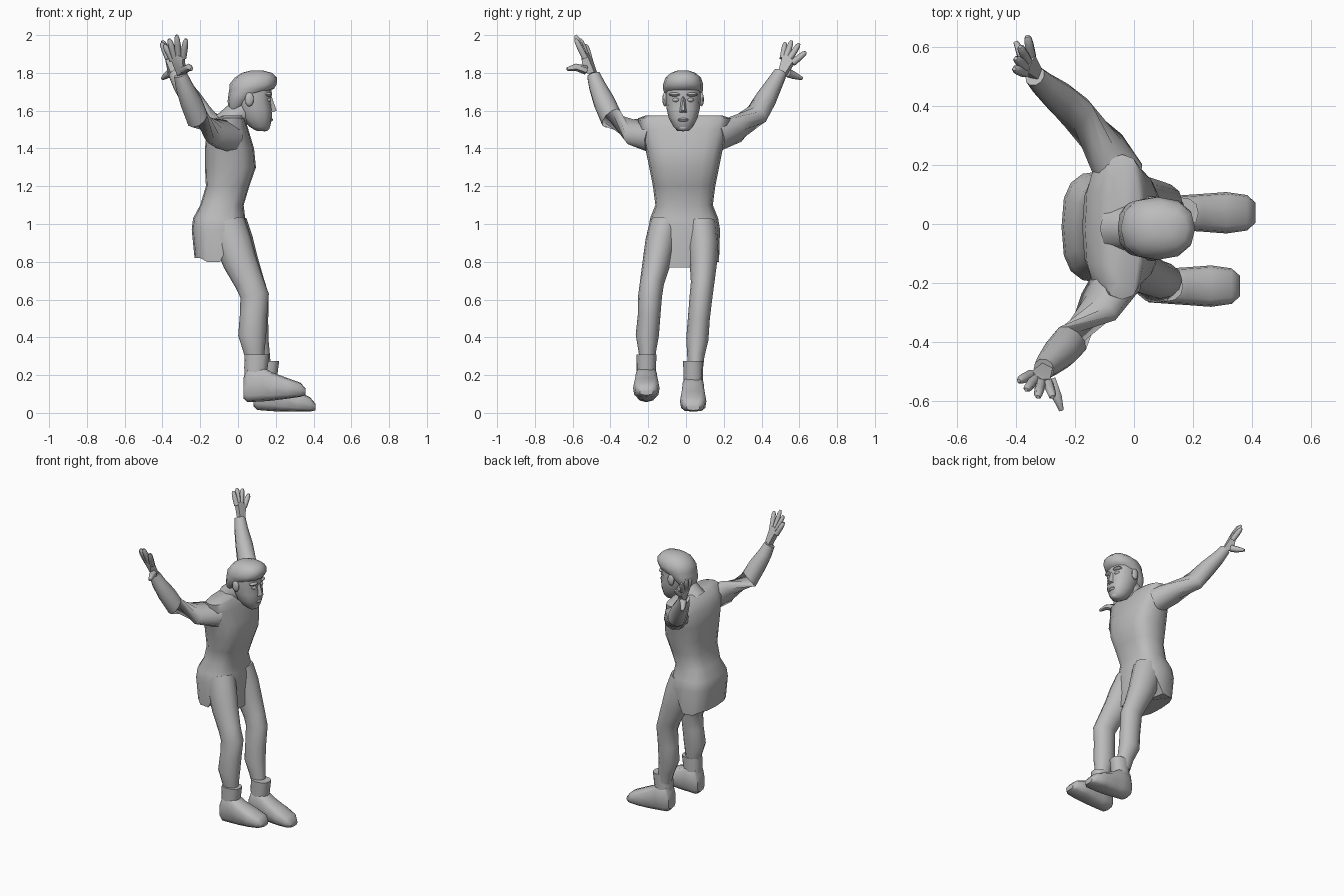
import bpy, bmesh, math
from mathutils import Vector as V

cube = bpy.data.objects.get("Cube")
if cube:
    bpy.data.objects.remove(cube)

grey = bpy.data.materials.new("plain grey")
grey.use_nodes = True
grey.diffuse_color = (0.5, 0.5, 0.5, 1)
grey.node_tree.nodes["Principled BSDF"].inputs["Base Color"].default_value = (0.5, 0.5, 0.5, 1)


def finish(name, bm, angle=50):
    bmesh.ops.recalc_face_normals(bm, faces=bm.faces)
    mesh = bpy.data.meshes.new(name)
    bm.to_mesh(mesh)
    bm.free()
    mesh.materials.append(grey)
    obj = bpy.data.objects.new(name, mesh)
    bpy.context.collection.objects.link(obj)
    bpy.ops.object.select_all(action='DESELECT')
    obj.select_set(True)
    bpy.context.view_layer.objects.active = obj
    bpy.ops.object.shade_smooth_by_angle(angle=math.radians(angle))
    return obj


def oval(center, u, v, n=12, power=1.0):
    """Closed ring around center; power below 1 makes it squarer."""
    ring = []
    for i in range(n):
        a = 2 * math.pi * i / n
        c, s = math.cos(a), math.sin(a)
        ring.append(V(center) + V(u) * math.copysign(abs(c) ** power, c)
                    + V(v) * math.copysign(abs(s) ** power, s))
    return ring


def loft(name, rings, angle=50):
    bm = bmesh.new()
    loops = [[bm.verts.new(p) for p in r] for r in rings]
    n = len(loops[0])
    for a, b in zip(loops, loops[1:]):
        for i in range(n):
            j = (i + 1) % n
            bm.faces.new((a[i], a[j], b[j], b[i]))
    for loop in (loops[0], loops[-1]):
        mid = bm.verts.new(sum((v.co for v in loop), V()) / n)
        for i in range(n):
            bm.faces.new((loop[i], loop[(i + 1) % n], mid))
    return finish(name, bm, angle)


def stack(name, rows, cy, n=12, power=0.85):
    """Horizontal sections: height, x centre, x radius, y radius."""
    return loft(name, [oval((x, cy, z), (rx, 0, 0), (0, ry, 0), n, power)
                       for z, x, rx, ry in rows])


def tube(name, path, n=10, flat=1.0):
    """Limb through points of x, y, z, radius; flat narrows it in y."""
    pts = [V(p[:3]) for p in path]
    rings = []
    for i, p in enumerate(path):
        d = (pts[min(i + 1, len(pts) - 1)] - pts[max(i - 1, 0)]).normalized()
        side = V((0, 1, 0)) if abs(d.y) < 0.7 else V((1, 0, 0))
        u = d.cross(side).normalized()
        w = d.cross(u).normalized()
        rings.append(oval(pts[i], u * p[3], w * p[3] * flat, n))
    return loft(name, rings, 60)


def ball(name, loc, size):
    bm = bmesh.new()
    bmesh.ops.create_uvsphere(bm, u_segments=10, v_segments=6, radius=1)
    for v in bm.verts:
        v.co = V(loc) + V([a * b for a, b in zip(v.co, size)])
    return finish(name, bm)


def hull(name, points):
    bm = bmesh.new()
    for p in points:
        bm.verts.new(p)
    bmesh.ops.convex_hull(bm, input=bm.verts)
    return finish(name, bm, 40)


# Tunic with a jagged hem: slits over both thighs
def hem_height(deg):
    d = min(deg, 360 - deg)
    return 0.77 if d < 30 else 0.86 if d < 50 else 0.94 if d < 75 else 0.80 if d < 120 else 0.82


N = 16
hem = oval((-.095, -.01, 0), (.135, 0, 0), (0, .185, 0), N, .7)
for i, p in enumerate(hem):
    p.z = hem_height(360 * i / N)
rows = [(.97, -.1, .145, .19), (1.03, -.1, .138, .18), (1.1, -.085, .115, .152),
        (1.2, -.055, .115, .165), (1.3, -.04, .135, .185), (1.4, -.045, .13, .205),
        (1.5, -.055, .11, .235), (1.56, -.04, .075, .245), (1.575, -.03, .05, .2)]
loft("tunic", [hem] + [oval((x, -.01, z), (rx, 0, 0), (0, ry, 0), N, .7)
                       for z, x, rx, ry in rows], 45)

# Neck and head
HY = -.015
tube("neck", [(-.05, HY, 1.52, .085), (0, HY, 1.58, .072), (.07, HY, 1.64, .065)])
stack("head", [(1.492, .125, .025, .03), (1.515, .115, .055, .052), (1.56, .1, .08, .076),
               (1.61, .09, .09, .088), (1.66, .075, .098, .092), (1.69, .08, .1, .092),
               (1.74, .08, .09, .09)], HY)
stack("hair", [(1.61, -.015, .035, .06), (1.65, .005, .06, .088), (1.69, .035, .085, .1),
               (1.715, .072, .118, .106), (1.74, .08, .125, .106), (1.775, .095, .112, .094),
               (1.8, .1, .08, .065), (1.812, .1, .035, .03)], HY)
hull("nose", [(.16, HY - .012, 1.68), (.16, HY + .012, 1.68), (.178, HY, 1.675),
              (.205, HY - .008, 1.6), (.205, HY + .008, 1.6),
              (.16, HY - .026, 1.585), (.16, HY + .026, 1.585)])
ball("lips", (.165, HY, 1.552), (.022, .032, .012))
ball("chin", (.14, HY, 1.512), (.03, .032, .022))
for side, s in (("left", 1), ("right", -1)):
    ball(side + "_ear", (.06, HY + s * .096, 1.66), (.025, .014, .038))
    ball(side + "_eye", (.155, HY + s * .038, 1.657), (.022, .02, .013))
    ball(side + "_brow", (.157, HY + s * .04, 1.686), (.026, .036, .012))


# Arms, palms and fingers
def arm(side, path, tips, thumb):
    tube(side + "_arm", path)
    wrist = V(path[-1][:3])
    tips = [V(t) for t in tips]
    knuckles = [wrist.lerp(t, .52) for t in tips]
    thick = (tips[0] - wrist).cross(tips[-1] - wrist).normalized() * .017
    base = [wrist + (k - wrist) * .1 + (k - knuckles[1]) * .5 for k in knuckles]
    corners = base + knuckles + [V(thumb[0])]
    hull(side + "_palm", [p + thick * s for p in corners for s in (-1, 1)])
    for i, (k, t) in enumerate(zip(knuckles, tips)):
        start = k.lerp(wrist, .1)
        tube(f"{side}_finger_{i + 1}", [(*start, .018), (*k.lerp(t, .5), .017),
                                       (*k.lerp(t, .85), .014), (*t, .007)], 6)
    tube(side + "_thumb", [(*p, r) for p, r in zip(thumb, (.024, .019, .009))], 6)


arm("right",
    [(-.045, -.17, 1.46, .085), (-.12, -.28, 1.49, .073), (-.215, -.395, 1.56, .062),
     (-.25, -.435, 1.65, .058), (-.285, -.47, 1.73, .046), (-.305, -.49, 1.79, .036)],
    [(-.39, -.53, 1.95), (-.365, -.56, 1.98), (-.325, -.585, 2.0), (-.275, -.585, 1.98)],
    [(-.285, -.53, 1.815), (-.26, -.585, 1.83), (-.245, -.63, 1.82)])
arm("left",
    [(-.045, .16, 1.47, .085), (-.1, .26, 1.5, .073), (-.195, .375, 1.58, .062),
     (-.25, .425, 1.665, .056), (-.305, .47, 1.745, .044), (-.335, .5, 1.8, .036)],
    [(-.405, .525, 1.96), (-.4, .56, 1.97), (-.385, .6, 1.955), (-.36, .635, 1.91)],
    [(-.355, .54, 1.8), (-.38, .575, 1.785), (-.4, .615, 1.77)])


# Legs and boots
def boot(side, dx, cy, drop, tilt):
    rows = [(.03, .04, .075, .19), (.05, .055, .057, .24), (.12, .06, .06, .25),
            (.18, .064, .065, .215), (.26, .07, .075, .185), (.33, .06, .085, .16),
            (.358, .035, .095, .13)]
    rings = []
    for x, ry, low, high in rows:
        z = (low + high) / 2 - drop - tilt * x
        rings.append(oval((x + dx, cy, z), (0, ry, 0), (0, 0, (high - low) / 2), 12, .65))
    loft(side + "_boot", rings, 45)
    stack(side + "_boot_cuff", [(.14 - drop, .09 + dx, .055, .05), (.24 - drop, .095 + dx, .062, .052),
                                (.31 - drop, .1 + dx, .066, .053)], cy)


tube("right_leg",
     [(-.06, -.11, 1.0, .1), (-.025, -.135, .9, .098), (.01, -.155, .8, .09),
      (.06, -.18, .69, .077), (.088, -.19, .62, .076), (.082, -.195, .52, .072),
      (.075, -.205, .41, .074), (.085, -.205, .33, .057), (.092, -.205, .26, .046)], 12, .83)
tube("left_leg",
     [(-.05, .08, 1.0, .1), (-.015, .09, .9, .098), (.02, .092, .8, .088),
      (.065, .088, .69, .075), (.09, .08, .62, .073), (.09, .068, .5, .07),
      (.09, .06, .39, .071), (.115, .052, .3, .055), (.13, .05, .22, .046)], 12, .83)
boot("right", 0, -.21, 0, 0)
boot("left", .052, .038, .035, .13)
